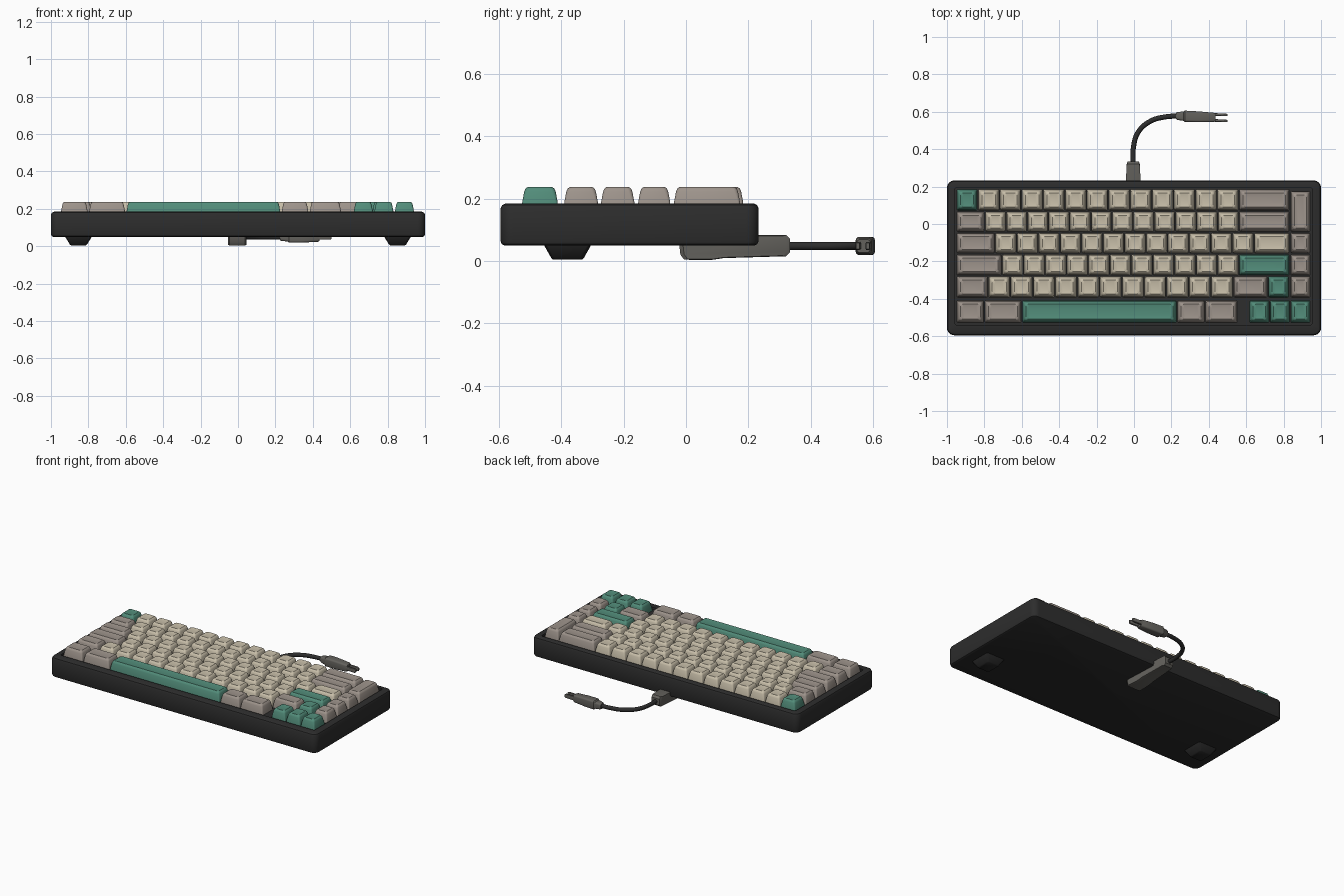
import bpy, bmesh, math

if "Cube" in bpy.data.objects:
    bpy.data.objects.remove(bpy.data.objects["Cube"])


def material(name, rgb):
    m = bpy.data.materials.new(name)
    m.diffuse_color = (*rgb, 1)
    m.use_nodes = True
    m.node_tree.nodes["Principled BSDF"].inputs["Base Color"].default_value = m.diffuse_color
    return m


CASE = material("charcoal", (0.026, 0.026, 0.026))
CREAM = material("cream", (0.58, 0.52, 0.40))
GREY = material("warm_grey", (0.34, 0.295, 0.26))
GREEN = material("sea_green", (0.085, 0.265, 0.195))
PLUG = material("plug_grey", (0.125, 0.12, 0.108))
RUBBER = material("black_rubber", (0.018, 0.018, 0.018))


def rrect(x0, x1, y0, y1, r, z, seg=3):
    """Rounded rectangle as a horizontal ring of points."""
    pts = []
    corners = ((x1 - r, y1 - r), (x0 + r, y1 - r), (x0 + r, y0 + r), (x1 - r, y0 + r))
    for k, (cx, cy) in enumerate(corners):
        for i in range(seg + 1):
            a = math.pi / 2 * (k + i / seg)
            pts.append((cx + r * math.cos(a), cy + r * math.sin(a), z))
    return pts


def loft(name, rings, mat, angle=35):
    """Skin a stack of rings and cap both ends."""
    bm = bmesh.new()
    vr = [[bm.verts.new(p) for p in ring] for ring in rings]
    n = len(vr[0])
    for a, b in zip(vr, vr[1:]):
        for i in range(n):
            j = (i + 1) % n
            bm.faces.new((a[i], a[j], b[j], b[i]))
    bm.faces.new(vr[0][::-1])
    bm.faces.new(vr[-1])
    bmesh.ops.recalc_face_normals(bm, faces=bm.faces)
    me = bpy.data.meshes.new(name)
    bm.to_mesh(me)
    bm.free()
    me.materials.append(mat)
    me.polygons.foreach_set("use_smooth", [True] * len(me.polygons))
    me.set_sharp_from_angle(angle=math.radians(angle))
    ob = bpy.data.objects.new(name, me)
    bpy.context.collection.objects.link(ob)
    return ob


# Case: rounded slab with a shallow recess for the keys
def case_ring(d, z):
    return rrect(-1 + d, 1 - d, -0.595 + d, 0.233 - d, 0.04 - d, z, 6)


def recess(z):
    return rrect(-0.957, 0.952, -0.54, 0.195, 0.01, z, 6)


loft("case", [case_ring(0.012, 0.05), case_ring(0.004, 0.054), case_ring(0, 0.064),
              case_ring(0, 0.168), case_ring(0.005, 0.179), case_ring(0.015, 0.184),
              recess(0.184), recess(0.17)], CASE)


# Keycaps: tapered, with soft shoulders and a shallow dish
def keycap(name, x0, x1, y0, y1, mat):
    steps = ((0.003, 0.168, 0.006), (0.005, 0.19, 0.008), (0.011, 0.222, 0.012),
             (0.015, 0.232, 0.012), (0.022, 0.237, 0.012), (0.036, 0.234, 0.008))
    loft(name, [rrect(x0 + d, x1 - d, y0 + d, y1 - d, r, z) for d, z, r in steps], mat, 40)


rows = [(0.07, 0.188), (-0.043, 0.068), (-0.158, -0.046),
        (-0.277, -0.161), (-0.395, -0.278), (-0.53, -0.407)]
layout = [
    [(-0.95, -0.835, 1, GREEN), (-0.835, 0.56, 12, CREAM), (0.56, 0.833, 1, GREY)],
    [(-0.95, -0.797, 1, GREY), (-0.797, 0.56, 12, CREAM), (0.56, 0.833, 1, GREY)],
    [(-0.95, -0.743, 1, GREY), (-0.743, 0.64, 12, CREAM), (0.64, 0.833, 1, CREAM)],
    [(-0.95, -0.706, 1, GREY), (-0.706, 0.56, 11, CREAM), (0.56, 0.833, 1, GREEN)],
    [(-0.95, -0.78, 1, GREY), (-0.78, 0.53, 11, CREAM), (0.53, 0.715, 1, GREY),
     (0.715, 0.83, 1, GREEN)],
    [(-0.95, -0.8, 1, GREY), (-0.8, -0.6, 1, GREY), (-0.6, 0.23, 1, GREEN),
     (0.23, 0.38, 1, GREY), (0.38, 0.555, 1, GREY), (0.615, 0.945, 3, GREEN)],
]
for r, ((y0, y1), groups) in enumerate(zip(rows, layout), 1):
    k = 0
    for x0, x1, n, mat in groups:
        w = (x1 - x0) / n
        for i in range(n):
            k += 1
            keycap(f"key_row{r}_{k}", x0 + i * w, x0 + (i + 1) * w, y0, y1, mat)

# Right-hand column: one tall key and three single keys
keycap("key_column_tall", 0.835, 0.945, -0.043, 0.178, GREY)
for r in (2, 3, 4):
    keycap(f"key_column_{r}", 0.835, 0.945, *rows[r], GREY)

# Front feet: tapered blocks
for side, s in (("left", -1), ("right", 1)):
    cx = 0.853 * s
    rings = [rrect(cx - hx, cx + hx, -0.38 - hy, -0.38 + hy, 0.012, z)
             for hx, hy, z in ((0.04, 0.046, 0.004), (0.046, 0.052, 0.009),
                               (0.07, 0.074, 0.048), (0.07, 0.074, 0.06))]
    loft(f"foot_{side}", rings, RUBBER)

# Cable block under the rear of the case: side profile swept across x
profile = [(-0.022, 0.055), (-0.018, 0.02), (-0.006, 0.004), (0.08, 0.003), (0.12, 0.009),
           (0.32, 0.015), (0.334, 0.028), (0.334, 0.07), (0.322, 0.083), (0.1, 0.083)]


def block_ring(x, shrink):
    return [(-0.004 + x * (1 - max(0, y) * 0.9), 0.15 + (y - 0.15) * shrink,
             0.045 + (z - 0.045) * shrink) for y, z in profile]


loft("cable_block", [block_ring(-0.05, 0.93), block_ring(-0.042, 1),
                     block_ring(0.042, 1), block_ring(0.05, 0.93)], PLUG)

# Cable
cu = bpy.data.curves.new("cable", "CURVE")
cu.dimensions = "3D"
cu.bevel_depth = 0.0135
cu.bevel_resolution = 3
cu.use_fill_caps = True
sp = cu.splines.new("BEZIER")
path = [(-0.005, 0.32), (-0.003, 0.41), (0.022, 0.49), (0.085, 0.548), (0.17, 0.573), (0.25, 0.577)]
sp.bezier_points.add(len(path) - 1)
for p, (x, y) in zip(sp.bezier_points, path):
    p.co = (x, y, 0.048)
    p.handle_left_type = p.handle_right_type = "AUTO"
cu.materials.append(CASE)
bpy.context.collection.objects.link(bpy.data.objects.new("cable", cu))


# Cable connector: lofted along x, leaning slightly forward
def along_x(sections, cy, r):
    rings = []
    for x, hy, hz in sections:
        c = cy - 0.04 * (x - 0.25)
        rings.append([(x, c + a, 0.048 + b)
                      for a, b, _ in rrect(-hy, hy, -hz, hz, min(r, hy * 0.6, hz * 0.6), 0)])
    return rings


loft("connector", along_x([(0.225, 0.017, 0.017), (0.232, 0.021, 0.02), (0.265, 0.025, 0.023),
                           (0.272, 0.03, 0.029), (0.34, 0.029, 0.029), (0.425, 0.025, 0.025),
                           (0.435, 0.021, 0.021)], 0.577, 0.01), PLUG)
for name, cy in (("rear", 0.593), ("front", 0.561)):
    loft(f"prong_{name}", along_x([(0.42, 0.007, 0.013), (0.492, 0.007, 0.013),
                                   (0.5, 0.005, 0.01)], cy, 0.004), PLUG)
